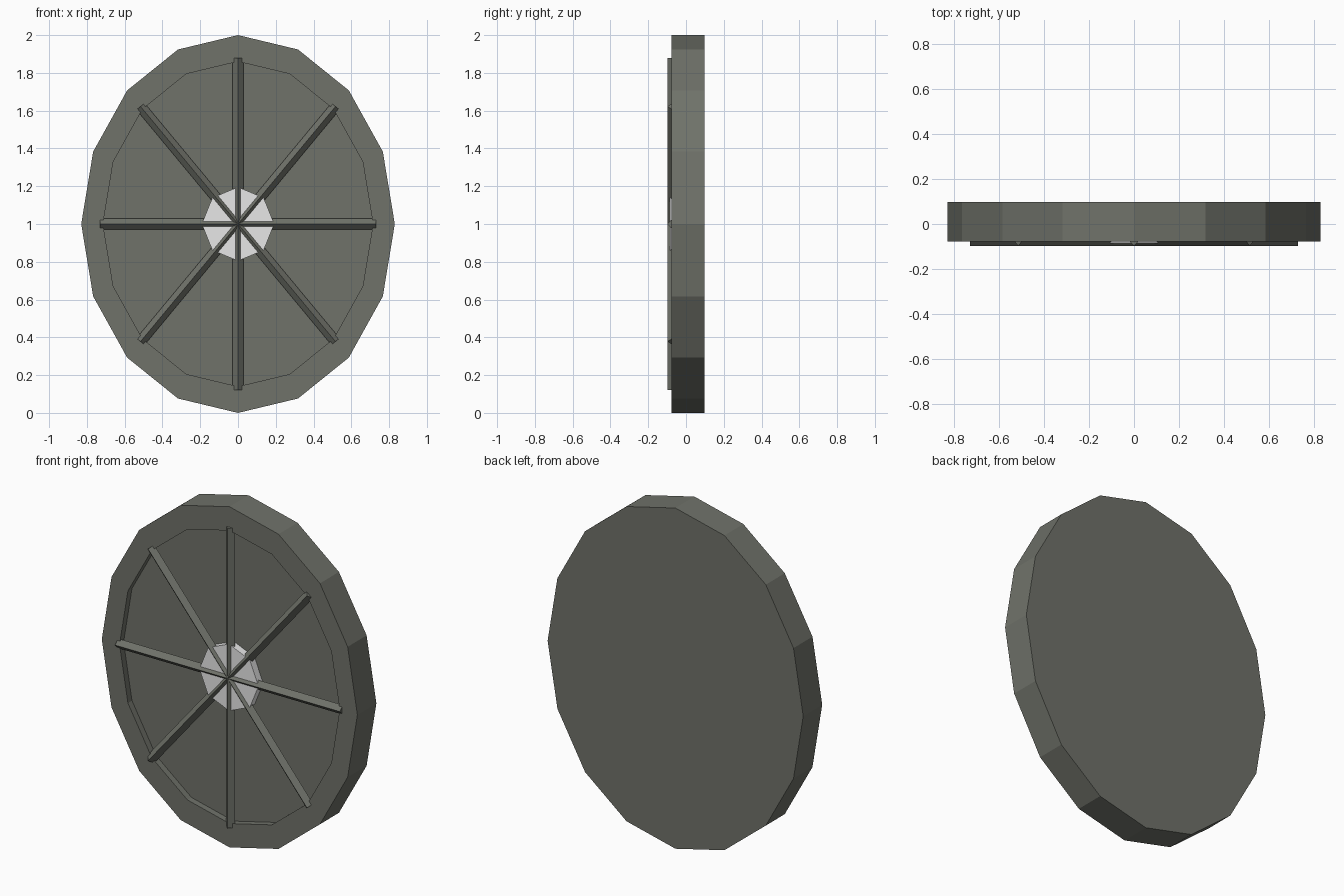
import bpy, bmesh, math
from mathutils import Matrix

if "Cube" in bpy.data.objects:
    bpy.data.objects.remove(bpy.data.objects["Cube"])

def material(name, rgb):
    m = bpy.data.materials.new(name)
    m.diffuse_color = (*rgb, 1)
    m.use_nodes = True
    m.node_tree.nodes["Principled BSDF"].inputs["Base Color"].default_value = m.diffuse_color
    return m

grey = material("dark_warm_grey", (0.160, 0.168, 0.143))
white = material("pale_grey", (0.8, 0.8, 0.8))

def make_object(name, bm, mat, transform=Matrix()):
    bmesh.ops.recalc_face_normals(bm, faces=bm.faces)
    me = bpy.data.meshes.new(name)
    bm.to_mesh(me)
    bm.free()
    me.materials.append(mat)
    ob = bpy.data.objects.new(name, me)
    ob.matrix_world = transform
    bpy.context.collection.objects.link(ob)
    return ob

def ring(bm, sides, rx, rz, y):
    return [bm.verts.new((rx * math.sin(2 * math.pi * i / sides), y,
                          1 + rz * math.cos(2 * math.pi * i / sides)))
            for i in range(sides)]

def lathe(name, sides, profile, mat):
    """Loft elliptical rings (rx, rz, y) and cap both ends."""
    bm = bmesh.new()
    rings = [ring(bm, sides, *p) for p in profile]
    for a, b in zip(rings, rings[1:]):
        for i in range(sides):
            j = (i + 1) % sides
            bm.faces.new((a[i], a[j], b[j], b[i]))
    bm.faces.new(rings[0])
    bm.faces.new(rings[-1])
    return make_object(name, bm, mat)

# Wheel disc: flat back, raised rim and shallow recessed front
lathe("wheel_disc", 16, [(0.83, 1.0, 0.098), (0.83, 1.0, -0.078),
                         (0.715, 0.86, -0.078), (0.715, 0.86, -0.04)], grey)

# Octagonal hub plate
lathe("hub", 8, [(0.192, 0.196, -0.035), (0.192, 0.196, -0.084)], white)

# Diamond-section bars crossing at the centre
def spoke(name, half_length, angle, r=0.028):
    bm = bmesh.new()
    ends = [[bm.verts.new((r * math.cos(k * math.pi / 2), r * math.sin(k * math.pi / 2), z))
             for k in range(4)] for z in (-half_length, half_length)]
    for k in range(4):
        j = (k + 1) % 4
        bm.faces.new((ends[0][k], ends[0][j], ends[1][j], ends[1][k]))
    for e in ends:
        bm.faces.new(e)
    place = Matrix.Translation((0, -0.098 + r, 1)) @ Matrix.Rotation(angle, 4, 'Y')
    make_object(name, bm, grey, place)

for i in range(4):
    t = i * math.pi / 4
    x, z = 0.73 * math.sin(t), 0.88 * math.cos(t)
    spoke(f"spoke_bar_{i + 1}", math.hypot(x, z), math.atan2(x, z))
